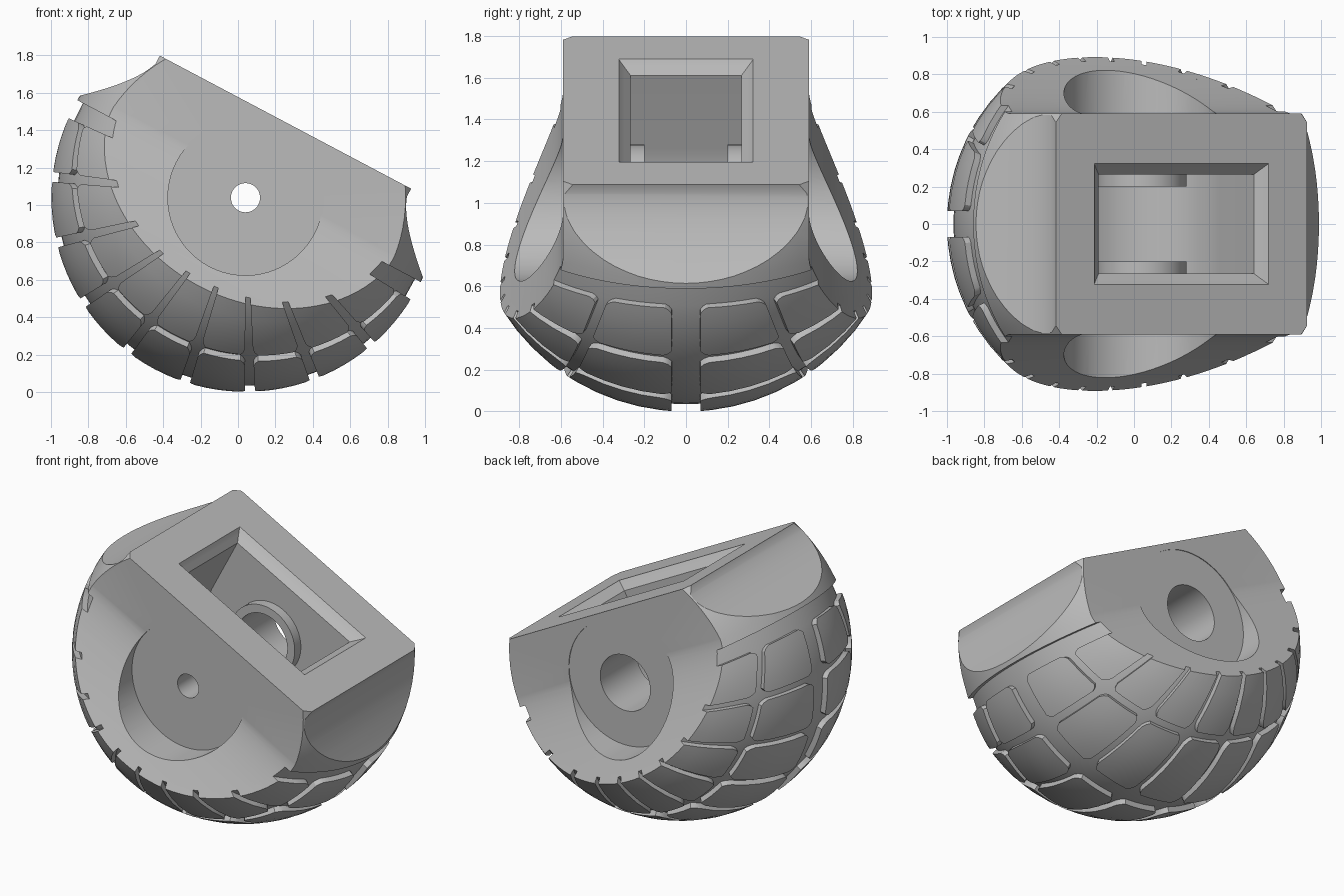
import bpy, bmesh
from math import sin, cos, pi, radians, sqrt
from mathutils import Matrix, Vector

cube = bpy.data.objects.get("Cube")
if cube:
    bpy.data.objects.remove(cube)

R, CORE = 1.04, 1.005          # outer tread radius, groove floor radius
TILT = radians(27.9)
PLACE = Matrix.Translation((0.04, 0, 1.039)) @ Matrix.Rotation(TILT, 4, 'Y')

grey = bpy.data.materials.new("grey")
grey.use_nodes = True
grey.diffuse_color = (0.5, 0.5, 0.5, 1)
grey.node_tree.nodes["Principled BSDF"].inputs["Base Color"].default_value = (0.5, 0.5, 0.5, 1)


def to_object(name, bm):
    bmesh.ops.recalc_face_normals(bm, faces=bm.faces)
    mesh = bpy.data.meshes.new(name)
    bm.to_mesh(mesh)
    bm.free()
    mesh.materials.append(grey)
    ob = bpy.data.objects.new(name, mesh)
    bpy.context.collection.objects.link(ob)
    return ob


def loft(name, rings):
    """Skin a list of equal closed rings and cap both ends."""
    bm = bmesh.new()
    loops = [[bm.verts.new(p) for p in ring] for ring in rings]
    for a, b in zip(loops, loops[1:]):
        for i in range(len(a)):
            j = (i + 1) % len(a)
            bm.faces.new((a[i], a[j], b[j], b[i]))
    bm.faces.new(loops[0])
    bm.faces.new(loops[-1])
    return to_object(name, bm)


def drum(name, radius, y0, y1, n=72):
    """Cylinder along the pivot axis."""
    return loft(name, [[(radius * cos(2 * pi * i / n), y, radius * sin(2 * pi * i / n))
                        for i in range(n)] for y in (y0, y1)])


def bezier(a, b, c, n=14):
    a, b, c = Vector(a), Vector(b), Vector(c)
    return [tuple(a * (1 - s) ** 2 + b * 2 * s * (1 - s) + c * s * s)
            for s in (i / n for i in range(n + 1))]


def mirrored(half):
    return half + [(-x, z) for x, z in reversed(half)]


def boolean(ob, cutter, mode, keep=False):
    cutter.hide_render = True
    mod = ob.modifiers.new(mode, 'BOOLEAN')
    mod.operation, mod.solver, mod.object = mode, 'EXACT', cutter
    dg = bpy.context.evaluated_depsgraph_get()
    mesh = bpy.data.meshes.new_from_object(ob.evaluated_get(dg))
    ob.modifiers.clear()
    ob.data = mesh
    if not keep:
        bpy.data.objects.remove(cutter)


# Ball with a stepped-in lower part and a flat top
heights = [(CORE, -CORE * cos(radians(a))) for a in range(2, 88, 4)]
heights += [(CORE, 0.04), (R, 0.04)] + [(R, 0.04 + 0.417 * k / 8) for k in range(1, 9)]
rings = []
for rad, z in heights:
    w = sqrt(rad * rad - z * z)
    rings.append([(w * cos(2 * pi * i / 112), w * sin(2 * pi * i / 112), z) for i in range(112)])
body = loft("ball_body", rings)

# Scooped ends
ends = mirrored([(0.76, 0.7)] + bezier((0.76, 0.41), (0.80, 0.28), (1.04, 0.066))
                + [(1.2, -0.06), (1.2, -1.3)])
boolean(body, loft("end_cutter", [[(x, y, z) for x, z in ends] for y in (-1.3, 1.3)]), 'INTERSECT')

# Flared flanks, shared by the body and the tread
sides = mirrored([(0.59, 0.7)] + bezier((0.59, 0.1), (0.60, -0.05), (0.89, -0.53))
                 + [(1.07, -0.83), (1.07, -1.3)])
flank = loft("flank_cutter", [[(x, y, z) for y, z in sides] for x in (-1.3, 1.3)])
boolean(body, flank, 'INTERSECT', keep=True)

# Round-bottomed pocket with a filleted rim
layers = [(0.55, 0.06), (0.46, 0.06)]
layers += [(0.457 - 0.06 * sin(a), 0.06 * (1 - cos(pi / 2 - a)))
           for a in (radians(d) for d in range(15, 91, 15))]
stack = [(0.47 + o, 0.265 + o, z) for z, o in layers]
stack += [(0.47 * cos(radians(a)), 0.265, -0.47 * sin(radians(a))) for a in range(0, 88, 6)]
boolean(body, loft("pocket_cutter", [[(x, y, z), (-x, y, z), (-x, -y, z), (x, -y, z)]
                                     for x, y, z in stack]), 'DIFFERENCE')

# Bosses inside the pocket, round recesses outside
for s in (-1, 1):
    boolean(body, drum("boss", 0.24, s * 0.2, s * 0.31), 'UNION')
    boolean(body, drum("recess_cutter", 0.415, s * 0.585, s * 1.3), 'DIFFERENCE')

# Axle holes: narrow at the front, wide at the back
boolean(body, drum("narrow_hole", 0.078, -1.3, 0, 40), 'DIFFERENCE')
boolean(body, drum("wide_hole", 0.185, 0, 1.3, 56), 'DIFFERENCE')


# Tread pads: two rows on each side
def edge_lat(a):
    return 35.5 + 24.5 * max(sin(radians(a)), 0) ** 0.85


STEPS = [0, 0.1, 0.3, 0.5, 0.7, 0.9, 1]


def add_pad(bm, a0, a1, lat_range, side):
    grid = []
    for u in STEPS:
        row = []
        for v in STEPS:
            pu, pv = u, v
            if u in (0, 1) and v in (0, 1):      # clipped corners
                pu, pv = abs(u - 0.04), abs(v - 0.04)
            a = a0 + (a1 - a0) * pu
            lo, hi = lat_range(a)
            lat, a = radians(lo + (hi - lo) * pv), radians(a)
            p = Vector((cos(lat) * cos(a), side * sin(lat), -cos(lat) * sin(a)))
            row.append(bm.verts.new(p * 0.985))
        grid.append(row)
    n = len(STEPS) - 1
    faces = [bm.faces.new((grid[i][j], grid[i + 1][j], grid[i + 1][j + 1], grid[i][j + 1]))
             for i in range(n) for j in range(n)]
    out = bmesh.ops.extrude_face_region(bm, geom=faces, use_keep_orig=True)
    for v in out["geom"]:
        if isinstance(v, bmesh.types.BMVert):
            v.co *= R / 0.985


bm = bmesh.new()
for k in range(9):
    start = 3.7 + 19.5 * k
    for side in (-1, 1):
        add_pad(bm, start, start + 16.6, lambda a: (3.9, 0.6 * edge_lat(a) - 1.5), side)
        add_pad(bm, start, start + 16.6,
                lambda a: (0.6 * edge_lat(a) + 1.5, edge_lat(a) + 9), side)
tread = to_object("tread_pads", bm)
boolean(tread, flank, 'INTERSECT')

# Smooth shading with sharp edges, then tilt into place
for ob in (body, tread):
    ob.data.shade_smooth()
    ob.data.set_sharp_from_angle(angle=radians(28))
    ob.matrix_world = PLACE
